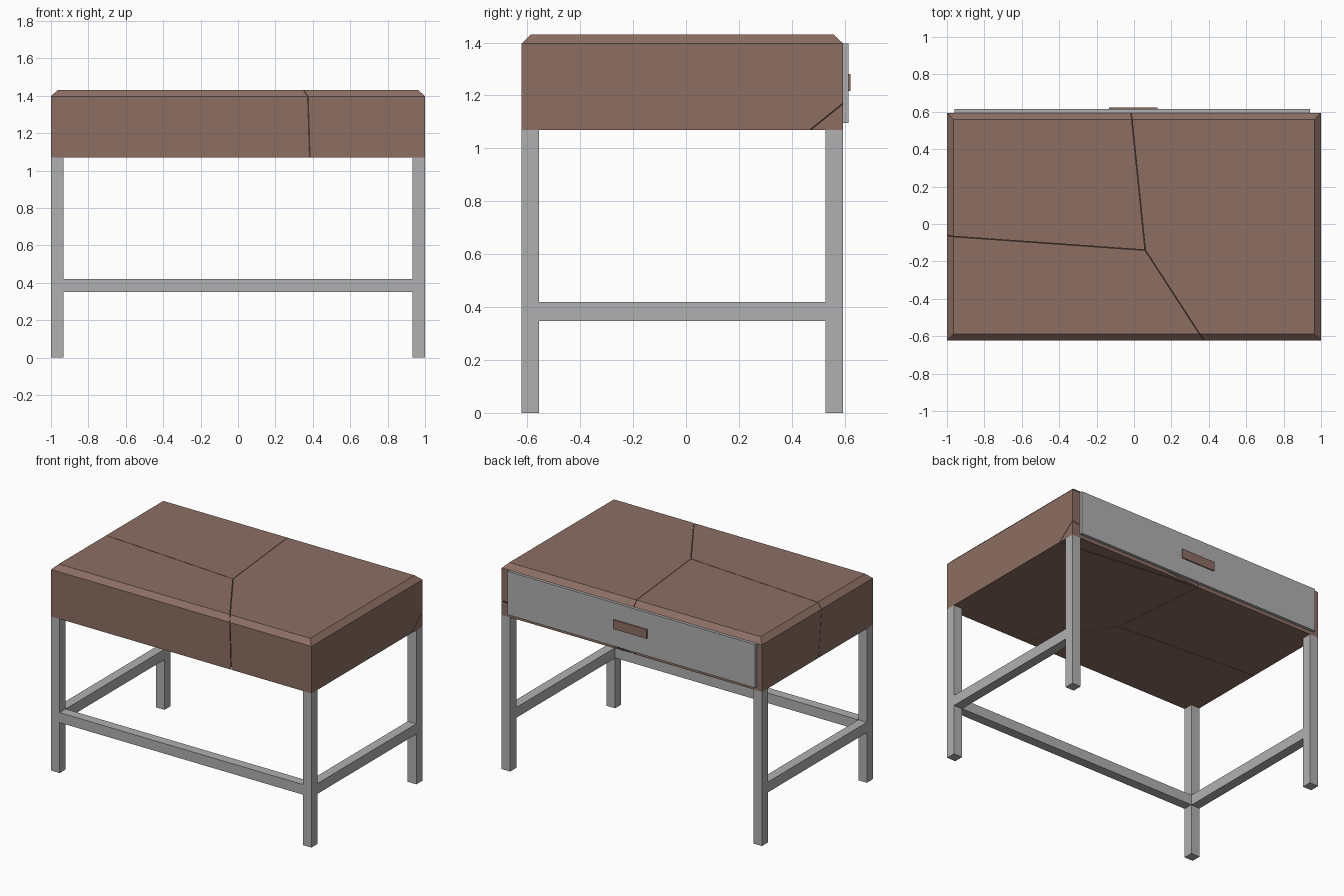
import bpy, bmesh
from mathutils import Vector

if "Cube" in bpy.data.objects:
    bpy.data.objects.remove(bpy.data.objects["Cube"])


def material(name, rgb):
    m = bpy.data.materials.new(name)
    m.diffuse_color = (*rgb, 1)
    m.use_nodes = True
    m.node_tree.nodes["Principled BSDF"].inputs["Base Color"].default_value = m.diffuse_color
    return m


BROWN = material("brown wood", (0.262, 0.156, 0.125))
GREY = material("grey metal", (0.434, 0.434, 0.434))

FRONT, BACK = -0.622, 0.594          # depth limits of the cabinet and legs
BOTTOM, SHOULDER, TOP = 1.07, 1.396, 1.43
CHAMFER, LEG, GAP = 0.035, 0.066, 0.0015


def finish(name, bm, mat):
    bmesh.ops.recalc_face_normals(bm, faces=bm.faces)
    me = bpy.data.meshes.new(name)
    bm.to_mesh(me)
    bm.free()
    me.materials.append(mat)
    ob = bpy.data.objects.new(name, me)
    bpy.context.collection.objects.link(ob)
    return ob


def box_bm(lo, hi):
    bm = bmesh.new()
    bmesh.ops.create_cube(bm, size=1)
    for v in bm.verts:
        v.co = Vector([lo[i] if v.co[i] < 0 else hi[i] for i in range(3)])
    return bm


def box(name, lo, hi, mat):
    return finish(name, box_bm(lo, hi), mat)


# Cabinet block with a bevelled upper rim
def cabinet_bm():
    bm = box_bm((-1, FRONT, BOTTOM), (1, BACK, SHOULDER))
    top = max(bm.faces, key=lambda f: f.calc_center_median().z)
    ext = bmesh.ops.extrude_face_region(bm, geom=[top])
    bmesh.ops.delete(bm, geom=[top], context='FACES_ONLY')
    for v in ext["geom"]:
        if isinstance(v, bmesh.types.BMVert):
            v.co.z = TOP
            v.co.x += -CHAMFER if v.co.x > 0 else CHAMFER
            v.co.y += -CHAMFER if v.co.y > 0 else CHAMFER
    return bm


# Crack planes, all meeting on one slightly leaning axis
A = Vector((0.06, -0.14, TOP))
B = Vector((0.045, -0.10, BOTTOM))


def plane(p, q, r):
    return p, (q - p).cross(r - p).normalized()


back_crack = plane(A, B, Vector((-0.015, 0.595, TOP)))
left_crack = plane(A, B, Vector((-0.965, -0.067, TOP)))
front_crack = plane(A, B, Vector((0.35, -0.587, TOP)))
wedge_crack = plane(Vector((1, 0.47, BOTTOM)), Vector((1, BACK, 1.17)),
                    Vector((-0.026, BACK, BOTTOM)))


def piece(name, inside, cracks):
    """Keep the part of the cabinet on the same side of each crack as a point."""
    bm = cabinet_bm()
    for co, no in cracks:
        n = no if (Vector(inside) - co).dot(no) > 0 else -no
        cut = bmesh.ops.bisect_plane(
            bm, geom=bm.verts[:] + bm.edges[:] + bm.faces[:], dist=1e-5,
            plane_co=co + n * GAP, plane_no=n, clear_inner=True)
        edges = [e for e in cut["geom_cut"] if isinstance(e, bmesh.types.BMEdge)]
        if edges:
            bmesh.ops.contextual_create(bm, geom=edges)
    return finish(name, bm, BROWN)


piece("cabinet_right_piece", (0.6, 0, 1.3), (back_crack, front_crack, wedge_crack))
piece("cabinet_back_left_piece", (-0.6, 0.4, 1.3), (back_crack, left_crack))
piece("cabinet_front_left_piece", (-0.4, -0.4, 1.3), (left_crack, front_crack))
piece("cabinet_corner_piece", (0.97, 0.58, 1.08), (wedge_crack, back_crack))

# Drawer front and handle plate on the rear side
box("drawer_front", (-0.96, BACK, 1.095), (0.94, 0.614, 1.396), GREY)
box("drawer_handle", (-0.133, 0.614, 1.217), (0.125, 0.622, 1.281), BROWN)

# Legs and side rails, mirrored left to right
for side, s in (("left", -1), ("right", 1)):
    x0, x1 = sorted((s, s * (1 - LEG)))
    box(side + "_front_leg", (x0, FRONT, 0), (x1, FRONT + LEG, BOTTOM), GREY)
    box(side + "_back_leg", (x0, BACK - LEG, 0), (x1, BACK, BOTTOM), GREY)
    box(side + "_rail", (x0, FRONT + LEG, 0.348), (x1, BACK - LEG, 0.42), GREY)

# Front rail
box("front_rail", (-1 + LEG, FRONT, 0.35), (1 - LEG, FRONT + LEG, 0.42), GREY)
